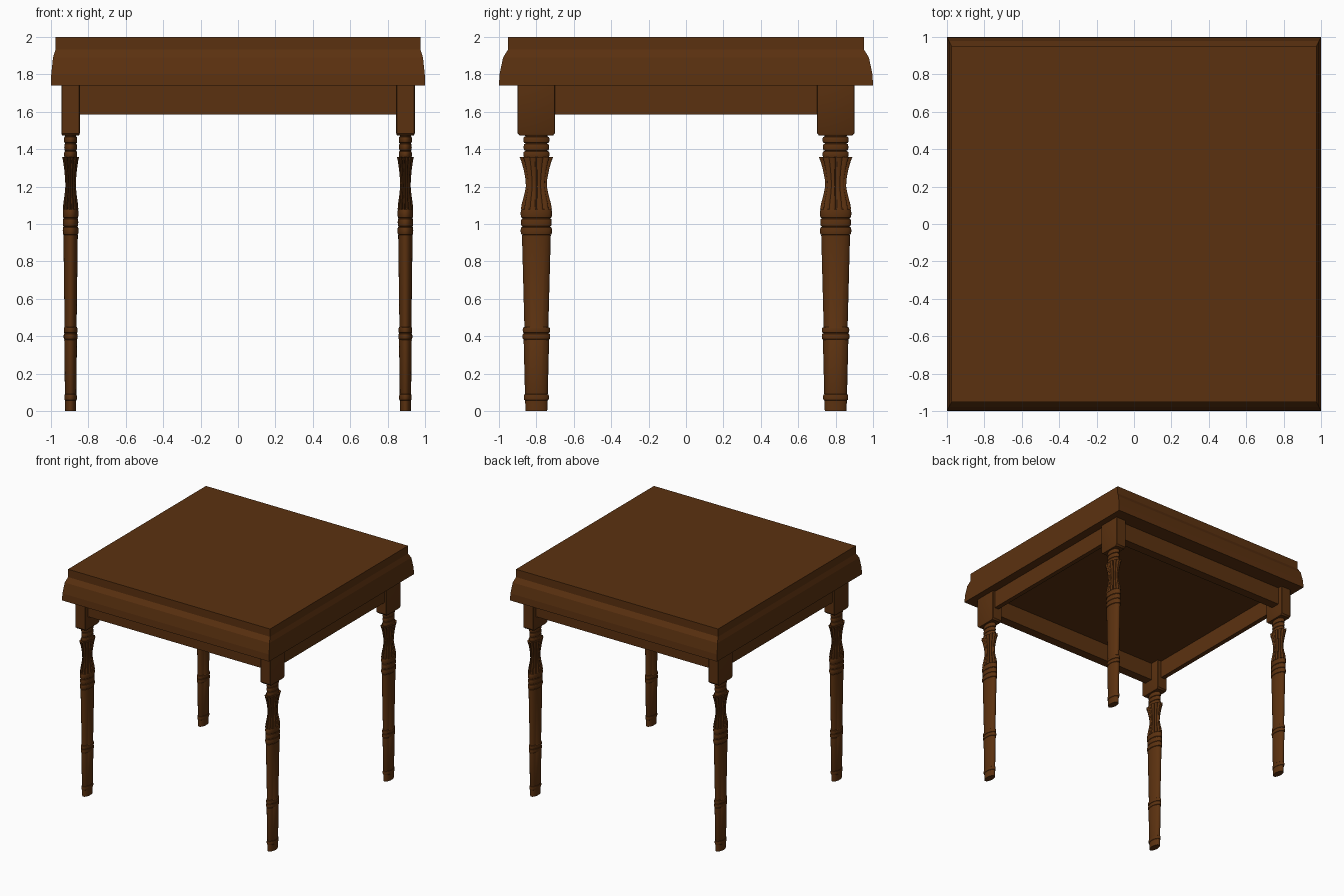
import bpy, bmesh, math

if "Cube" in bpy.data.objects:
    bpy.data.objects.remove(bpy.data.objects["Cube"])

wood = bpy.data.materials.new("dark brown wood")
wood.diffuse_color = (0.105, 0.031, 0.005, 1)
wood.use_nodes = True
wood.node_tree.nodes["Principled BSDF"].inputs["Base Color"].default_value = wood.diffuse_color


def make_object(name, bm):
    bmesh.ops.recalc_face_normals(bm, faces=bm.faces[:])
    mesh = bpy.data.meshes.new(name)
    bm.to_mesh(mesh)
    bm.free()
    mesh.materials.append(wood)
    ob = bpy.data.objects.new(name, mesh)
    bpy.context.collection.objects.link(ob)
    return ob


def loft(bm, rings):
    """Skin a stack of closed point rings and cap both ends."""
    loops = [[bm.verts.new(p) for p in ring] for ring in rings]
    n = len(loops[0])
    for a, b in zip(loops, loops[1:]):
        for i in range(n):
            j = (i + 1) % n
            bm.faces.new((a[i], a[j], b[j], b[i]))
    bm.faces.new(loops[0][::-1])
    bm.faces.new(loops[-1])


def rect(cx, cy, hx, hy, z):
    return [(cx + sx * hx, cy + sy * hy, z)
            for sx, sy in ((-1, -1), (1, -1), (1, 1), (-1, 1))]


def smooth(ob):
    bpy.ops.object.select_all(action='DESELECT')
    ob.select_set(True)
    bpy.context.view_layer.objects.active = ob
    bpy.ops.object.shade_smooth_by_angle(angle=math.radians(30))


def bead(z0, z1, r_in, r_out):
    """Rounded ring on a turned profile."""
    return [(r_in + (r_out - r_in) * math.sin(math.pi * t / 6) ** 0.6 if 0 < t < 6 else r_in,
             z0 + (z1 - z0) * (1 - math.cos(math.pi * t / 6)) / 2) for t in range(7)]


# Table top with moulded edge: (inset along y, height), inset along x is half
top = bmesh.new()
edge = [(0, 1.74), (0.003, 1.80), (0.022, 1.89), (0.048, 1.932), (0.048, 2.0)]
loft(top, [rect(0, 0, 1 - d / 2, 1 - d, z) for d, z in edge])
make_object("table_top", top)

# Aprons between the legs
for s, side in ((-1, "front"), (1, "back")):
    bm = bmesh.new()
    loft(bm, [rect(0, s * 0.82, 0.86, 0.04, z) for z in (1.585, 1.742)])
    make_object(side + "_apron", bm)
for s, side in ((-1, "left"), (1, "right")):
    bm = bmesh.new()
    loft(bm, [rect(s * 0.903, 0, 0.02, 0.72, z) for z in (1.585, 1.742)])
    make_object(side + "_apron", bm)

# Turned leg profiles (radius along y, height)
lower = [(0.058, 0.0), (0.060, 0.055)] + bead(0.057, 0.09, 0.060, 0.067) \
    + [(0.061, 0.092), (0.068, 0.38)] + bead(0.382, 0.415, 0.066, 0.074) \
    + bead(0.417, 0.448, 0.066, 0.073) + [(0.064, 0.45), (0.077, 0.94)] \
    + bead(0.942, 0.985, 0.074, 0.084) + bead(0.987, 1.03, 0.074, 0.082) \
    + bead(1.032, 1.08, 0.074, 0.084)
upper = bead(1.355, 1.39, 0.058, 0.070) + bead(1.392, 1.43, 0.058, 0.068) \
    + bead(1.432, 1.468, 0.058, 0.070) + [(0.066, 1.485)]
# Fluted vase: waist in the middle, flared top
vase = [(0.086, 1.078), (0.080, 1.11), (0.066, 1.16), (0.058, 1.20), (0.060, 1.24),
        (0.070, 1.29), (0.083, 1.335), (0.093, 1.358)]


def circle(cx, cy, r, z, n, flute=0.0, lobes=12):
    pts = []
    for i in range(n):
        a = 2 * math.pi * i / n
        k = r * (1 - flute * (1 - abs(math.sin(lobes * a / 2)) ** 0.5))
        pts.append((cx + 0.5 * k * math.cos(a), cy + k * math.sin(a), z))
    return pts


def block(cx, cy, f, z):
    """Square leg head with softened corners, f scales the section."""
    pts = []
    for qx, qy, flip in ((1, 1, 0), (-1, 1, 1), (-1, -1, 0), (1, -1, 1)):
        corner = [(0.05, 0.09), (0.0485, 0.097), (0.045, 0.10)]
        for hx, hy in (corner[::-1] if flip else corner):
            pts.append((cx + qx * hx * f, cy + qy * hy * f, z))
    return pts


for sx, xn in ((-1, "left"), (1, "right")):
    for sy, yn in ((-1, "front"), (1, "back")):
        cx, cy = sx * 0.895, sy * 0.8
        bm = bmesh.new()
        loft(bm, [circle(cx, cy, r, z, 28) for r, z in lower])
        loft(bm, [circle(cx, cy, r, z, 72, 0.25) for r, z in vase])
        loft(bm, [circle(cx, cy, r, z, 28) for r, z in upper])
        loft(bm, [block(cx, cy, f, z) for f, z in ((0.88, 1.472), (1, 1.485), (1, 1.742))])
        smooth(make_object(f"{yn}_{xn}_leg", bm))
